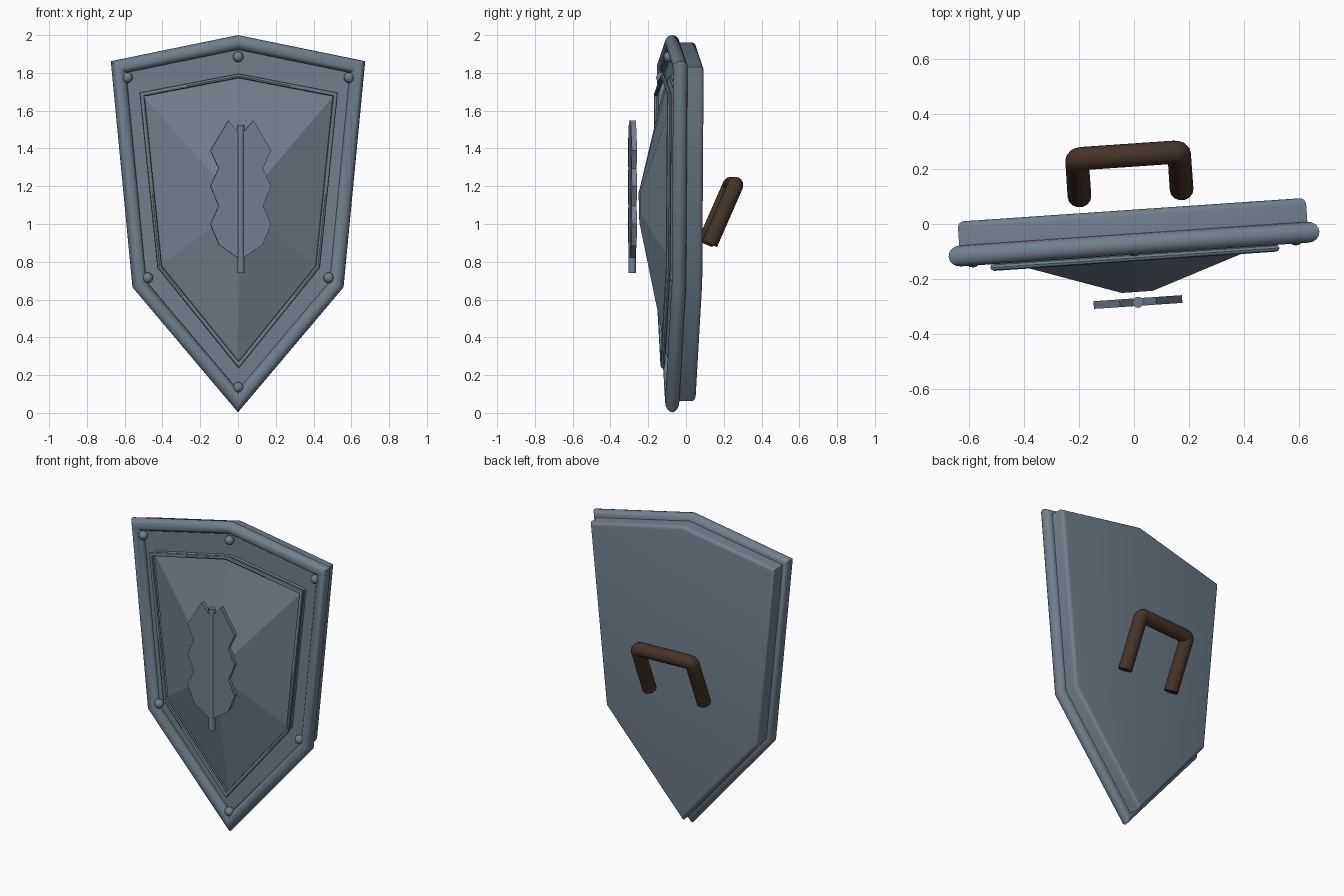
import bpy, bmesh, math
from mathutils import Vector, Matrix

if "Cube" in bpy.data.objects:
    bpy.data.objects.remove(bpy.data.objects["Cube"])

# The whole shield is turned slightly about a vertical axis through the rim
PIVOT = Vector((0, -0.073, 0))
TURN = Matrix.Translation(PIVOT) @ Matrix.Rotation(math.radians(3.9), 4, 'Z') @ Matrix.Translation(-PIVOT)


def material(name, colour):
    m = bpy.data.materials.new(name)
    m.diffuse_color = (*colour, 1)
    m.use_nodes = True
    m.node_tree.nodes["Principled BSDF"].inputs["Base Color"].default_value = m.diffuse_color
    return m


STEEL = material("steel_blue", (0.165, 0.215, 0.27))
LEATHER = material("brown_leather", (0.06, 0.034, 0.022))


def finish(name, bm, mat=STEEL, smooth=False):
    bmesh.ops.recalc_face_normals(bm, faces=bm.faces[:])
    me = bpy.data.meshes.new(name)
    bm.to_mesh(me)
    bm.free()
    me.transform(TURN)
    me.materials.append(mat)
    ob = bpy.data.objects.new(name, me)
    bpy.context.scene.collection.objects.link(ob)
    if smooth:
        bpy.ops.object.select_all(action='DESELECT')
        bpy.context.view_layer.objects.active = ob
        ob.select_set(True)
        bpy.ops.object.shade_smooth_by_angle(angle=math.radians(40))
    return ob


def mirrored(half):
    """Close a right-hand half outline (x, z), listed from top to bottom."""
    return half + [(-x, z) for x, z in reversed(half) if x > 0.001]


def miters(outline):
    """Outward corner vectors that keep an even distance from both edges."""
    out, n = [], len(outline)
    for i in range(n):
        p, q, r = (Vector(outline[(i + k) % n]) for k in (-1, 0, 1))
        a, b = (q - p).normalized(), (r - q).normalized()
        na, nb = Vector((-a.y, a.x)), Vector((-b.y, b.x))
        out.append((na + nb) / (1 + na.dot(nb)))
    return out


def offset(outline, d):
    return [tuple(Vector(p) + m * d) for p, m in zip(outline, miters(outline))]


def loft(bm, rings, closed=False):
    """Join matching rings of points; cap the ends unless closed."""
    vs = [[bm.verts.new(p) for p in ring] for ring in rings]
    n = len(vs[0])
    for i in range(len(vs) if closed else len(vs) - 1):
        a, b = vs[i], vs[(i + 1) % len(vs)]
        for j in range(n):
            k = (j + 1) % n
            bm.faces.new((a[j], a[k], b[k], b[j]))
    if not closed:
        bm.faces.new(vs[0])
        bm.faces.new(vs[-1])


def at(outline, y):
    return [(x, y, z) for x, z in outline]


def frame_tube(name, outline, y, r, sides):
    """Round tube with mitred corners following an outline."""
    bm = bmesh.new()
    angles = [2 * math.pi * i / sides for i in range(sides)]
    loft(bm, [at(offset(outline, r * math.cos(a)), y + r * math.sin(a)) for a in angles], closed=True)
    finish(name, bm, smooth=True)


# Outlines
outer = mirrored([(0, 2.0), (0.675, 1.862), (0.56, 0.665), (0, 0.003)])
rim_line = offset(outer, -0.038)
panel = mirrored([(0, 1.797), (0.526, 1.696), (0.431, 0.768), (0, 0.235)])

# Back plate with a rounded rear edge
bm = bmesh.new()
rings = [at(rim_line, -0.07)]
for i in range(5):
    a = math.pi / 8 * i
    rings.append(at(offset(rim_line, -0.022 * (1 - math.cos(a))), 0.03 + 0.022 * math.sin(a)))
loft(bm, rings)
finish("shield_plate", bm, smooth=True)

# Outer rim and thin panel border
frame_tube("outer_rim", rim_line, -0.073, 0.038, 16)
frame_tube("panel_border", offset(panel, -0.012), -0.123, 0.0125, 8)

# Raised centre panel, rising to a small flat top
base = offset(panel, -0.012)
tip = [(x * 0.11, 1.1 + (z - 1.1) * 0.11) for x, z in base]
bm = bmesh.new()
loft(bm, [at(base, -0.065), at(base, -0.092), at(tip, -0.247)])
finish("centre_panel", bm)

# Rivets
for i, (x, z) in enumerate([(0, 1.885), (0.588, 1.775), (-0.588, 1.775),
                            (0.48, 0.715), (-0.48, 0.715), (0, 0.135)]):
    bm = bmesh.new()
    bmesh.ops.create_uvsphere(bm, u_segments=14, v_segments=10, radius=0.028,
                              matrix=Matrix.Translation((x, -0.09, z)))
    finish(f"rivet_{i + 1}", bm, smooth=True)

# Emblem: scalloped leaf plate and a central rod
leaf = mirrored([(0, 1.47), (0.066, 1.549), (0.161, 1.39), (0.118, 1.2 + 0.095), (0.161, 1.2),
                 (0.118, 1.095), (0.161, 1.0), (0.116, 0.89), (0, 0.81)])
bm = bmesh.new()
loft(bm, [at(leaf, -0.298), at(leaf, -0.27)])
finish("emblem_leaf", bm)
bm = bmesh.new()
bmesh.ops.create_cone(bm, cap_ends=True, segments=12, radius1=0.02, radius2=0.02, depth=0.785,
                      matrix=Matrix.Translation((0, -0.285, 1.1325)))
finish("emblem_rod", bm, smooth=True)

# Grip: bent tube swept along a U-shaped path with rounded corners
foot, top = Vector((0, 0.113, 0.895)), Vector((0, 0.25, 1.207))
up = (top - foot).normalized()
path = [(0.186, foot)]
for i in range(4):
    a = math.pi / 6 * i
    path.append((0.166 + 0.02 * math.cos(a), top - up * 0.02 * (1 - math.sin(a))))
pts = [p + Vector((x, 0, 0)) for x, p in path]
pts += [Vector((-p.x, p.y, p.z)) for p in reversed(pts)]
side = Vector((1, 0, 0)).cross(up)
rings = []
for i, p in enumerate(pts):
    before = (p - pts[i - 1]).normalized() if i else up
    after = (pts[i + 1] - p).normalized() if i < len(pts) - 1 else -up
    n = (before + after).normalized().cross(side)
    rings.append([p + 0.043 * (n * math.cos(t) + side * math.sin(t))
                  for t in (2 * math.pi * k / 14 for k in range(14))])
bm = bmesh.new()
loft(bm, rings)
finish("hand_grip", bm, LEATHER, smooth=True)
